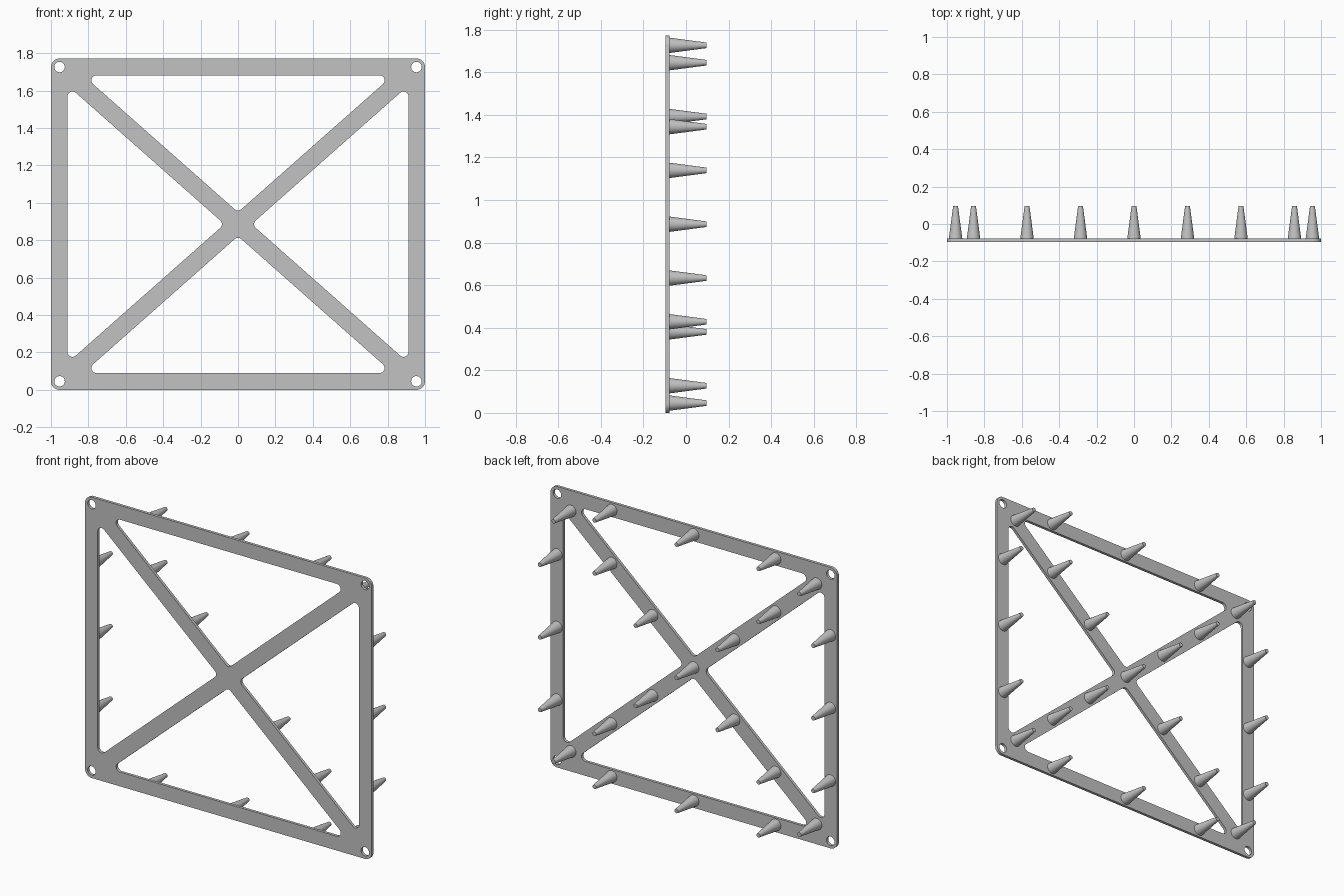
import bpy
import bmesh
import math
from mathutils import Vector, Matrix

default = bpy.data.objects.get("Cube")
if default:
    bpy.data.objects.remove(default, do_unlink=True)

HALF_H = 0.886        # half the panel height
DEPTH = 0.096         # half the total depth
THICK = 0.018         # panel thickness
SLOPE = 0.884         # slope of the diagonal braces
BAND = 0.064          # half the vertical width of a brace
RAIL_X, RAIL_Z = 0.912, 0.796   # inner edges of the frame rails
PEG_X, PEG_Z = 0.954, 0.84      # centre lines of the rails
GREY = (0.54, 0.54, 0.54, 1)

grey = bpy.data.materials.new("light grey")
grey.use_nodes = True
grey.diffuse_color = GREY
grey.node_tree.nodes["Principled BSDF"].inputs["Base Color"].default_value = GREY


def rounded(corners, radius, steps=8):
    """Outline of a convex polygon with filleted corners."""
    pts = []
    n = len(corners)
    for i in range(n):
        c = Vector(corners[i])
        a = (Vector(corners[i - 1]) - c).normalized()
        b = (Vector(corners[(i + 1) % n]) - c).normalized()
        half = a.angle(b) / 2
        centre = c + (a + b).normalized() * radius / math.sin(half)
        start = c + a * radius / math.tan(half) - centre
        end = c + b * radius / math.tan(half) - centre
        sweep = start.angle_signed(end)
        for k in range(steps + 1):
            t = -sweep * k / steps
            pts.append(centre + Matrix.Rotation(t, 2) @ start)
    return pts


def circle(x, z, radius, n=32):
    return [(x + radius * math.cos(math.tau * k / n),
             z + radius * math.sin(math.tau * k / n)) for k in range(n)]


def finish(obj):
    obj.data.materials.clear()
    obj.data.materials.append(grey)
    bpy.ops.object.select_all(action='DESELECT')
    obj.select_set(True)
    bpy.context.view_layer.objects.active = obj
    bpy.ops.object.shade_smooth_by_angle(angle=math.radians(30))


# Panel outline, four triangular windows and four corner holes
outlines = [rounded([(-1, -HALF_H), (1, -HALF_H), (1, HALF_H), (-1, HALF_H)], 0.046)]
wide = (RAIL_Z - BAND) / SLOPE
tall = RAIL_X * SLOPE - BAND
for s in (-1, 1):
    outlines.append(rounded([(0, s * BAND), (wide, s * RAIL_Z), (-wide, s * RAIL_Z)], 0.027))
    outlines.append(rounded([(s * BAND / SLOPE, 0), (s * RAIL_X, tall), (s * RAIL_X, -tall)], 0.027))
    for t in (-1, 1):
        outlines.append(circle(s * PEG_X, t * PEG_Z, 0.028))

curve = bpy.data.curves.new("panel_outline", 'CURVE')
curve.dimensions = '2D'
curve.fill_mode = 'BOTH'
curve.extrude = THICK / 2
for outline in outlines:
    spline = curve.splines.new('POLY')
    spline.points.add(len(outline) - 1)
    for p, (x, z) in zip(spline.points, outline):
        p.co = (x, z, 0, 1)
    spline.use_cyclic_u = True
helper = bpy.data.objects.new("panel_outline", curve)
bpy.context.collection.objects.link(helper)
bpy.context.view_layer.update()
mesh = bpy.data.meshes.new_from_object(
    helper.evaluated_get(bpy.context.evaluated_depsgraph_get()))
bpy.data.objects.remove(helper, do_unlink=True)

# Weld the panel and stand it upright at the front
bm = bmesh.new()
bm.from_mesh(mesh)
bmesh.ops.remove_doubles(bm, verts=bm.verts, dist=0.0001)
bmesh.ops.transform(bm, verts=bm.verts, matrix=Matrix.Translation(
    (0, -DEPTH + THICK / 2, HALF_H)) @ Matrix.Rotation(math.pi / 2, 4, 'X'))
bmesh.ops.recalc_face_normals(bm, faces=bm.faces)
bm.to_mesh(mesh)
bm.free()
mesh.name = "braced_panel"
panel = bpy.data.objects.new("braced_panel", mesh)
bpy.context.collection.objects.link(panel)
finish(panel)

# Peg positions: along both braces, then along the four rails
spots = [(0, 0)]
for s in (-1, 1):
    for k in (1, 2, 3):
        x = 0.286 * k
        spots += [(s * x, x * SLOPE), (s * x, -x * SLOPE)]
    for k in (-1, 0, 1):
        spots += [(0.572 * k, s * PEG_Z), (s * PEG_X, 0.458 * k)]

# Tapered pegs on the back
length = 2 * DEPTH - THICK
bm = bmesh.new()
for x, z in spots:
    place = Matrix.Translation((x, DEPTH - length / 2, z + HALF_H))
    bmesh.ops.create_cone(bm, cap_ends=True, segments=32, radius1=0.036, radius2=0.013,
                          depth=length, matrix=place @ Matrix.Rotation(-math.pi / 2, 4, 'X'))
mesh = bpy.data.meshes.new("back_pegs")
bm.to_mesh(mesh)
bm.free()
pegs = bpy.data.objects.new("back_pegs", mesh)
bpy.context.collection.objects.link(pegs)
finish(pegs)
